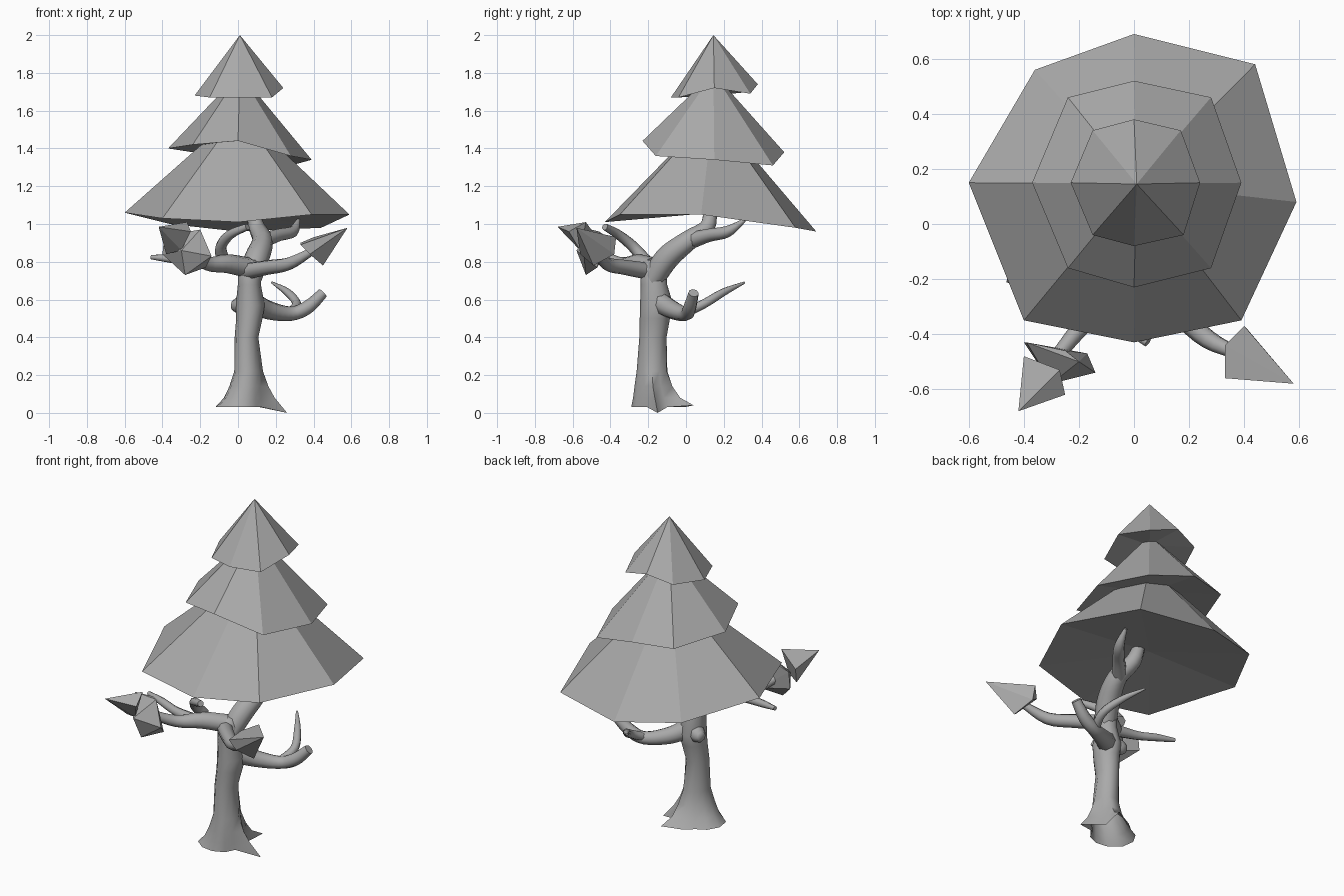
import bpy, bmesh
from math import sin, cos, radians, tau
from mathutils import Vector

old = bpy.data.objects.get("Cube")
if old:
    bpy.data.objects.remove(old)

grey = bpy.data.materials.new("plain grey")
grey.use_nodes = True
grey.diffuse_color = (0.4, 0.4, 0.4, 1)
grey.node_tree.nodes["Principled BSDF"].inputs["Base Color"].default_value = (0.4, 0.4, 0.4, 1)


def finish(bm, name, smooth=False):
    bmesh.ops.recalc_face_normals(bm, faces=bm.faces)
    mesh = bpy.data.meshes.new(name)
    bm.to_mesh(mesh)
    bm.free()
    mesh.materials.append(grey)
    for p in mesh.polygons:
        p.use_smooth = smooth
    ob = bpy.data.objects.new(name, mesh)
    bpy.context.collection.objects.link(ob)
    return ob


def tier(name, rim, apex_z, under_z):
    """Irregular eight-sided cone with a slightly hollow underside."""
    bm = bmesh.new()
    ring = [bm.verts.new(p) for p in rim]
    top = bm.verts.new((.01, .145, apex_z))
    under = bm.verts.new((.01, .145, under_z))
    for i, v in enumerate(ring):
        w = ring[(i + 1) % len(ring)]
        bm.faces.new((v, w, top))
        bm.faces.new((w, v, under))
    finish(bm, name)


def loft(name, rings, open_base=False):
    """Skin a list of point rings into a smooth tube."""
    bm = bmesh.new()
    loops = [[bm.verts.new(p) for p in r] for r in rings]
    n = len(loops[0])
    for a, b in zip(loops, loops[1:]):
        for i in range(n):
            j = (i + 1) % n
            bm.faces.new((a[i], a[j], b[j], b[i]))
    if not open_base:
        bm.faces.new(loops[0])
    bm.faces.new(loops[-1])
    ob = finish(bm, name, True)
    bpy.context.view_layer.objects.active = ob
    ob.select_set(True)
    bpy.ops.object.shade_smooth_by_angle(angle=radians(70))
    ob.select_set(False)


def spline(a, b, c, d, t):
    return 0.5 * (2 * b + (c - a) * t + (2 * a - 5 * b + 4 * c - d) * t * t
                  + (3 * b - a - 3 * c + d) * t ** 3)


def branch(name, points, sides=8, steps=4):
    """Tapered round limb through points of x, y, z, radius."""
    ps = [Vector(p) for p in points]
    ps = [2 * ps[0] - ps[1]] + ps + [2 * ps[-1] - ps[-2]]
    path = [spline(*ps[i:i + 4], k / steps)
            for i in range(len(ps) - 3) for k in range(steps)] + [ps[-2]]
    rings, side = [], None
    for i, p in enumerate(path):
        d = (path[min(i + 1, len(path) - 1)] - path[max(i - 1, 0)]).to_3d().normalized()
        side = d.orthogonal() if side is None else side - d * side.dot(d)
        side.normalize()
        other = d.cross(side)
        rings.append([p.to_3d() + p.w * (side * cos(tau * k / sides) + other * sin(tau * k / sides))
                      for k in range(sides)])
    loft(name, rings)


def leaf(name, points):
    bm = bmesh.new()
    for p in points:
        bm.verts.new(p)
    bmesh.ops.convex_hull(bm, input=bm.verts)
    finish(bm, name)


# Three crown tiers
tier("lower_tier", [(0, .69, .96), (.44, .58, .98), (.59, .08, 1.05), (.39, -.35, 1.05),
                    (0, -.43, 1.01), (-.4, -.35, 1.03), (-.6, .15, 1.06), (-.36, .56, 1.0)], 1.6, 1.06)
tier("middle_tier", [(0, .52, 1.38), (.28, .46, 1.31), (.39, .15, 1.34), (.28, -.16, 1.36),
                     (0, -.23, 1.44), (-.24, -.16, 1.42), (-.37, .15, 1.4), (-.24, .46, 1.38)], 1.8, 1.44)
tier("upper_tier", [(0, .38, 1.74), (.17, .34, 1.69), (.24, .15, 1.72), (.18, -.04, 1.67),
                    (0, -.08, 1.67), (-.15, -.04, 1.67), (-.23, .15, 1.68), (-.15, .34, 1.7)], 2.0, 1.74)

# Trunk, open below, with flared uneven roots and two pointed toes
roots = [.23, .1, .22, .14, .11, .13, .15, .16, .15, .14, .13, .11]
toes = {0: .03, 2: -.01}
levels = [(.03, .03, -.15, 1, 0), (.08, .04, -.165, .5, .045), (.14, .047, -.175, .27, .06),
          (.22, .053, -.18, .08, .07), (.4, .045, -.175, 0, .072), (.5, .06, -.165, 0, .08),
          (.57, .065, -.155, 0, .088), (.68, .06, -.17, 0, .07), (.76, .06, -.175, 0, .07),
          (.81, .06, -.175, 0, .04)]
rings = []
for z, cx, cy, flare, r in levels:
    rings.append([])
    for k, root in enumerate(roots):
        a = tau * k / len(roots)
        drop = toes.get(k, 0) if flare == 1 else 0
        rings[-1].append((cx + (.87 * r + root * flare) * cos(a), cy + (r + root * flare) * sin(a), z - drop))
loft("trunk", rings, open_base=True)

# Main limbs and twigs
limbs = {
    "crown_limb": [(.06, -.18, .7, .06), (.1, -.1, .82, .065), (.13, .01, .91, .055),
                   (.1, .11, .98, .045), (.07, .13, 1.08, .035)],
    "crown_twig": [(.12, .02, .91, .045), (.21, .12, .94, .035), (.29, .22, .96, .03), (.32, .31, 1.02, .01)],
    "left_leaf_limb": [(.05, -.2, .75, .045), (.16, -.32, .77, .04), (.27, -.42, .79, .035), (.4, -.48, .86, .02)],
    "right_leaf_limb": [(.05, -.18, .77, .055), (-.06, -.26, .79, .05), (-.17, -.35, .79, .035),
                        (-.28, -.48, .86, .025)],
    "right_twig": [(-.1, -.28, .79, .035), (-.24, -.26, .8, .025), (-.35, -.23, .815, .022), (-.46, -.2, .825, .012)],
    "front_twig": [(-.08, -.22, .81, .035), (-.09, -.28, .88, .03), (-.04, -.36, .945, .025), (.05, -.43, .985, .018)],
    "lower_limb": [(.07, -.15, .59, .06), (.16, -.07, .545, .05), (.28, 0, .525, .038),
                   (.37, .02, .56, .036), (.45, .04, .635, .028)],
    "lower_twig": [(.28, 0, .53, .025), (.31, .1, .58, .024), (.26, .2, .64, .02), (.18, .31, .69, .006)],
    "trunk_knot": [(.06, -.15, .58, .06), (0, -.12, .57, .045), (-.03, -.11, .57, .025)],
}
for name, points in limbs.items():
    branch(name, points)

# Faceted leaf clusters at the limb ends
leaf("left_leaf", [(.58, -.58, .98), (.33, -.56, .89), (.33, -.44, .9), (.4, -.37, .93),
                   (.41, -.38, .84), (.45, -.49, .78), (.38, -.56, .84)])
leaf("right_leaf_outer", [(-.42, -.68, .985), (-.4, -.48, .94), (-.38, -.52, .84), (-.3, -.56, .86),
                          (-.25, -.62, .96), (-.27, -.53, 1.01)])
leaf("right_leaf_inner", [(-.4, -.43, .84), (-.39, -.43, .94), (-.25, -.46, .96), (-.2, -.5, .97),
                          (-.14, -.54, .83), (-.17, -.47, .77), (-.28, -.53, .73), (-.3, -.58, .86)])
